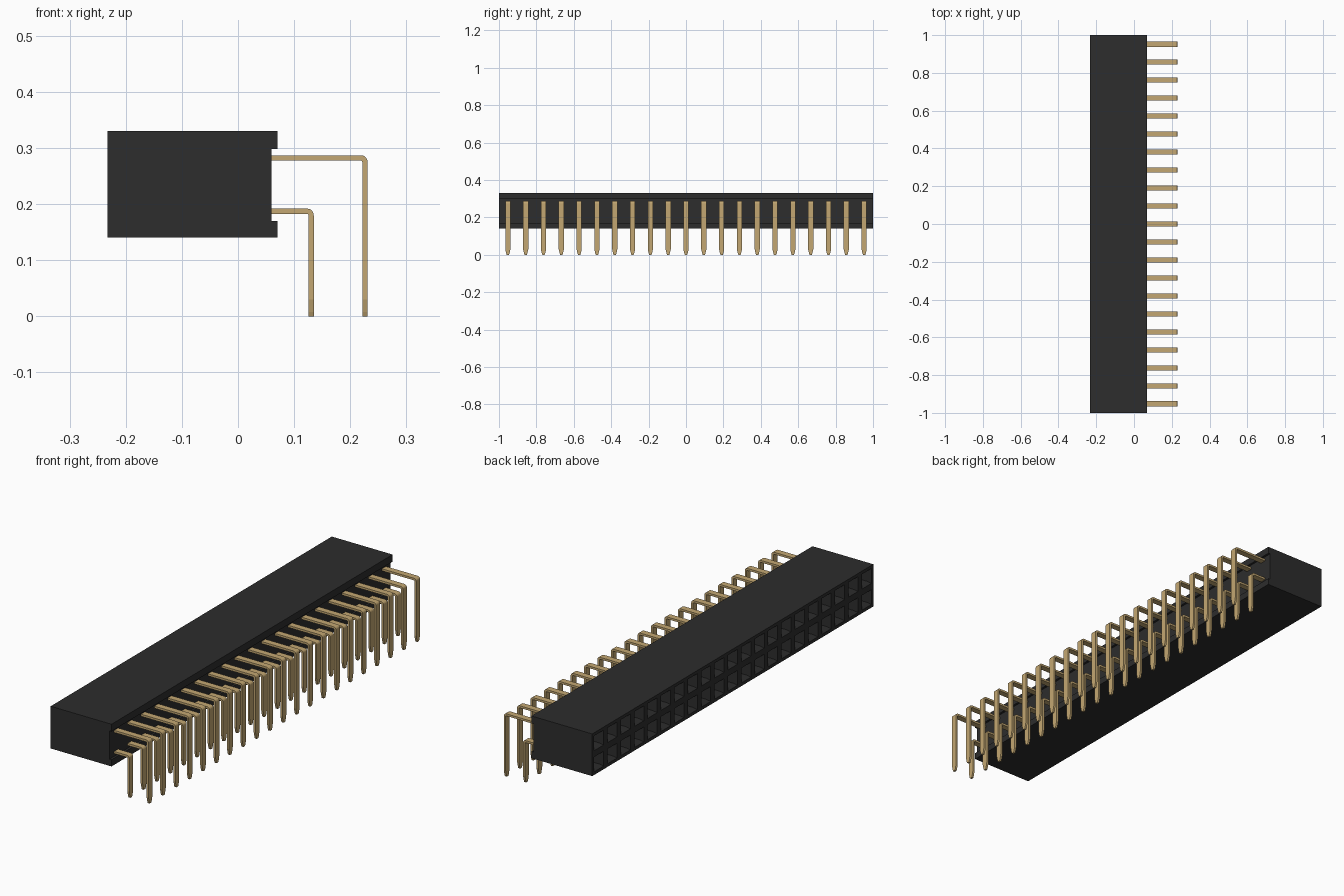
import bpy, bmesh, math

if "Cube" in bpy.data.objects:
    bpy.data.objects.remove(bpy.data.objects["Cube"], do_unlink=True)

COUNT = 21
PITCH = 2 / COUNT
BOTTOM, MIDDLE, TOP = 0.14, 0.235, 0.33
BACK, FACE, LIP = -0.233, 0.06, 0.07


def material(name, color):
    mat = bpy.data.materials.new(name)
    mat.use_nodes = True
    mat.diffuse_color = (*color, 1)
    mat.node_tree.nodes["Principled BSDF"].inputs["Base Color"].default_value = (*color, 1)
    return mat


def finish(bm, name, mat):
    bmesh.ops.recalc_face_normals(bm, faces=bm.faces)
    mesh = bpy.data.meshes.new(name)
    bm.to_mesh(mesh)
    bm.free()
    mesh.materials.append(mat)
    obj = bpy.data.objects.new(name, mesh)
    bpy.context.collection.objects.link(obj)
    return obj


def loft(bm, rings):
    """Skin a list of closed vertex rings, capping both ends."""
    for a, b in zip(rings, rings[1:]):
        for i in range(len(a)):
            j = (i + 1) % len(a)
            bm.faces.new((a[i], a[j], b[j], b[i]))
    bm.faces.new(rings[0])
    bm.faces.new(rings[-1])


black = material("black plastic", (0.026, 0.026, 0.026))
gold = material("gold metal", (0.55, 0.39, 0.17))

# Housing: channelled profile lofted in one step per socket
profile = [(BACK, BOTTOM), (LIP, BOTTOM), (LIP, 0.17), (FACE, 0.17),
           (FACE, 0.298), (LIP, 0.298), (LIP, TOP), (BACK, TOP), (BACK, MIDDLE)]
bm = bmesh.new()
loft(bm, [[bm.verts.new((x, -1 + k * PITCH, z)) for x, z in profile]
          for k in range(COUNT + 1)])
bmesh.ops.recalc_face_normals(bm, faces=bm.faces)

# Sockets: square openings that funnel into narrow shafts
sockets = [f for f in bm.faces if f.normal.x < -0.9]
bmesh.ops.inset_individual(bm, faces=sockets, thickness=0.02)
bmesh.ops.inset_individual(bm, faces=sockets, thickness=0.012, depth=-0.015)
bmesh.ops.inset_individual(bm, faces=sockets, thickness=0.0005, depth=-0.2)
finish(bm, "housing", black)


# Pins: flat bent strips with tapered tips
def pin_row(name, x_out, z_top, thick=0.0095, radius=0.012, half=0.014):
    cx, cz = x_out - radius, z_top - radius
    sections = [((FACE - 0.005, z_top), (FACE - 0.005, z_top - thick), half)]
    for step in range(6):
        a = math.pi / 2 * (1 - step / 5)
        outer, inner = [(cx + r * math.cos(a), cz + r * math.sin(a))
                        for r in (radius, radius - thick)]
        sections.append((outer, inner, half))
    for z, w in ((0.03, half), (0.008, 0.009), (0, 0.006)):
        sections.append(((x_out, z), (x_out - thick, z), w))
    bm = bmesh.new()
    for k in range(COUNT):
        y = (k - (COUNT - 1) / 2) * PITCH
        loft(bm, [[bm.verts.new((p[0], y + s * w, p[1]))
                   for p, s in ((o, -1), (o, 1), (i, 1), (i, -1))]
                  for o, i, w in sections])
    finish(bm, name, gold)


pin_row("upper_pins", 0.231, 0.287)
pin_row("lower_pins", 0.135, 0.192)
